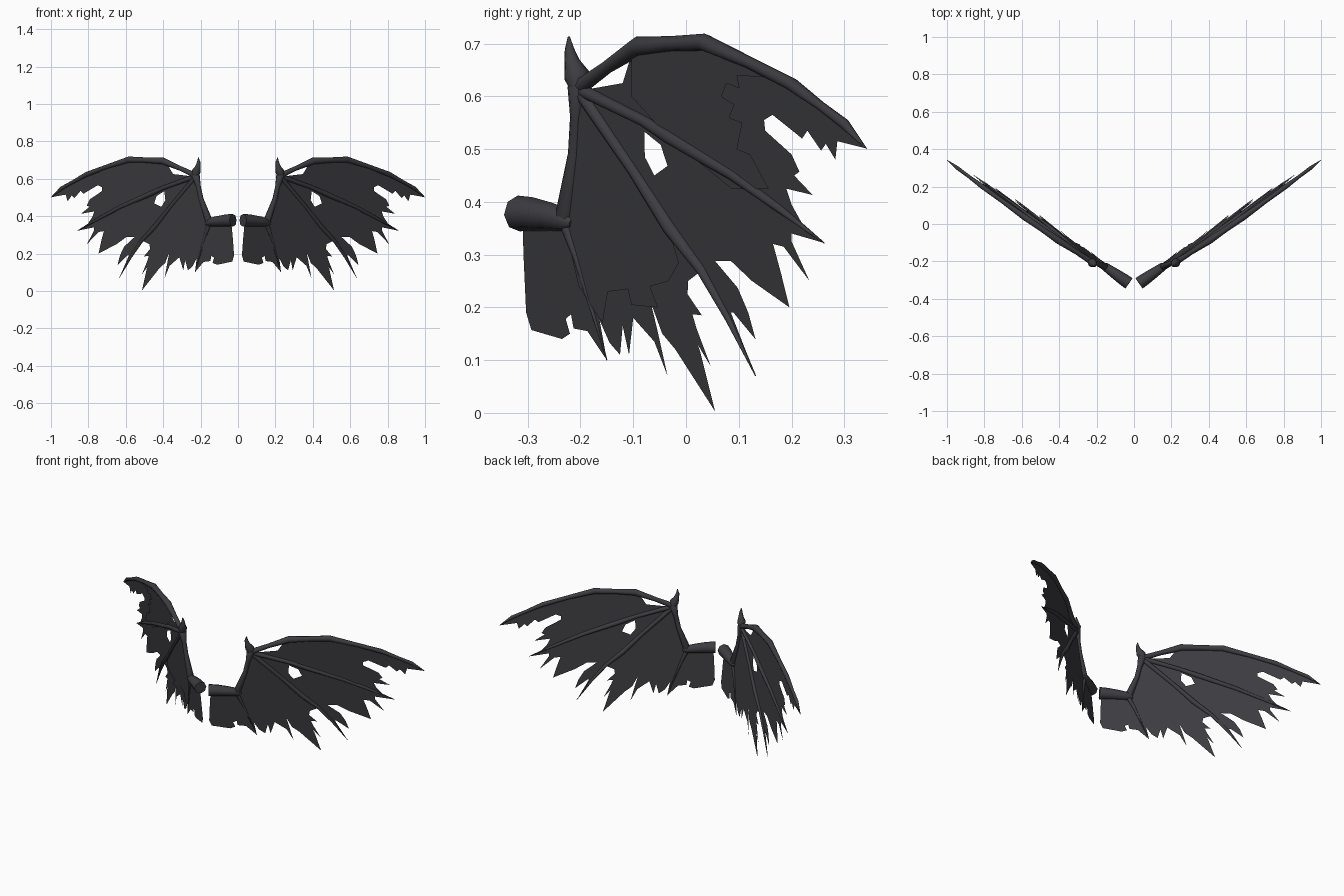
import bpy, bmesh
from mathutils import Vector

mat = bpy.data.materials.new("charcoal")
mat.diffuse_color = (0.047, 0.046, 0.053, 1)

# The wing lies in one swept, tilted plane; points are given as seen from the right (y, z)
NORMAL = Vector((0.69, -1, -0.097)).normalized()


def on_wing(y, z, off=0):
    return Vector(((y + 0.299 + 0.097 * z) / 0.69, y, z)) + NORMAL * off


def finish(name, bm, smooth):
    me = bpy.data.meshes.new(name)
    bm.to_mesh(me)
    bm.free()
    ob = bpy.data.objects.new(name, me)
    bpy.context.collection.objects.link(ob)
    me.materials.append(mat)
    ob.modifiers.new("other_wing", 'MIRROR').use_mirror_merge = False
    if smooth:
        bpy.context.view_layer.objects.active = ob
        ob.select_set(True)
        bpy.ops.object.shade_smooth_by_angle(angle=0.9)
        ob.select_set(False)


def sheet(name, outline, hole=None, off=0):
    """Flat tattered membrane, optionally with a torn hole."""
    bm = bmesh.new()
    edges = []
    for loop in (outline, hole or []):
        vs = [bm.verts.new(on_wing(y, z, off)) for y, z in loop]
        edges += [bm.edges.new((vs[i - 1], vs[i])) for i in range(len(vs))]
    bmesh.ops.triangle_fill(bm, edges=edges, use_beauty=True, normal=NORMAL)
    finish(name, bm, False)


def bone(name, path, sides=8):
    """Tapered tube through (y, z, radius) points."""
    bm = bmesh.new()
    pts = [on_wing(y, z) for y, z, r in path]
    rings = []
    for i, p in enumerate(pts):
        t = (pts[min(i + 1, len(pts) - 1)] - pts[max(i - 1, 0)]).normalized()
        m = bmesh.ops.create_circle(bm, segments=sides, radius=path[i][2])["verts"]
        u = t.cross(NORMAL)
        for v in m:
            v.co = p + u * v.co.x + NORMAL * v.co.y
        rings.append(m)
    for a, b in zip(rings, rings[1:]):
        for k in range(sides):
            j = (k + 1) % sides
            bm.faces.new((a[k], a[j], b[j], b[k]))
    bm.faces.new(rings[0])
    bm.faces.new(rings[-1])
    bmesh.ops.recalc_face_normals(bm, faces=bm.faces)
    finish(name, bm, True)


# Bones
bone("shoulder_bone", [(-.317, .378, .034), (-.29, .377, .032), (-.255, .372, .027),
                       (-.226, .366, .022), (-.215, .36, .008)])
bone("forearm_bone", [(-.228, .35, .012), (-.228, .375, .02), (-.211, .49, .013),
                      (-.207, .56, .013), (-.203, .615, .022), (-.2, .63, .012)])
bone("thumb_claw", [(-.2, .605, .015), (-.207, .64, .025), (-.216, .665, .015),
                    (-.221, .69, .009), (-.222, .713, .002)])
bone("leading_finger", [(-.205, .615, .016), (-.15, .655, .013), (-.09, .695, .019),
                        (-.03, .699, .015), (.035, .702, .017), (.12, .664, .012),
                        (.2, .623, .013), (.255, .582, .009), (.3, .548, .01), (.342, .501, .001)])
bone("middle_finger", [(-.205, .615, .013), (-.08, .553, .011), (-.03, .522, .014),
                       (.09, .45, .011), (.18, .385, .008), (.262, .322, .001)])
bone("lower_finger", [(-.205, .615, .013), (-.1, .46, .011), (-.03, .35, .014),
                      (.03, .27, .01), (.08, .18, .007), (.132, .07, .001)])
bone("elbow_spur", [(-.23, .365, .013), (-.205, .29, .008), (-.15, .1, .001)])

# Membranes
root = [(-.31, .37), (-.308, .3), (-.303, .19), (-.293, .157), (-.235, .14), (-.22, .15),
        (-.228, .178), (-.218, .187), (-.213, .16), (-.187, .155), (-.15, .1),
        (-.17, .21), (-.228, .37)]
sheet("root_membrane", root)

inner = [(-.205, .615), (-.213, .49), (-.23, .365), (-.17, .19), (-.145, .133), (-.125, .11),
         (-.12, .165), (-.108, .11), (-.1, .18), (-.06, .135), (-.035, .07), (-.055, .16),
         (-.067, .21), (-.045, .15), (-.02, .12), (.055, .003), (.027, .115), (.022, .13),
         (.047, .088), (.02, .16), (.012, .187), (.03, .185), (.003, .225), (.004, .25),
         (.03, .27), (-.03, .35)]
sheet("inner_membrane", inner)
inner_layer = [(-.205, .61), (-.228, .36), (-.2, .24), (-.155, .17), (-.145, .23), (-.107, .235),
               (-.1, .205), (-.05, .2), (-.065, .24), (-.03, .25), (-.01, .285), (-.03, .35)]
sheet("inner_membrane_layer", inner_layer, off=.004)

middle = [(-.205, .615), (-.03, .35), (.03, .27), (.08, .18), (.132, .07), (.085, .19),
          (.09, .19), (.132, .139), (.118, .19), (.098, .237), (.055, .288), (.085, .288),
          (.125, .25), (.196, .2), (.18, .265), (.165, .32), (.185, .315), (.234, .25),
          (.2, .325), (.2, .34), (.262, .322), (.18, .385), (.09, .45), (-.03, .522)]
tear = [(-.079, .533), (-.048, .508), (-.035, .468), (-.06, .45), (-.078, .485)]
sheet("middle_membrane", middle, tear)

outer = [(-.205, .61), (-.12, .625), (-.1, .69), (-.03, .699), (.035, .702), (.12, .664),
         (.2, .623), (.3, .548), (.342, .501), (.287, .515), (.283, .48), (.265, .51),
         (.256, .497), (.23, .535), (.22, .52), (.164, .565), (.148, .555), (.15, .535),
         (.2, .49), (.215, .457), (.205, .45), (.24, .413), (.19, .425), (.2, .395),
         (.225, .35), (.262, .322), (.18, .385), (.09, .45), (-.03, .522)]
sheet("outer_membrane", outer)
outer_layer = [(-.03, .522), (-.1, .6), (-.1, .69), (-.03, .699), (.035, .7), (.12, .664),
               (.17, .635), (.1, .64), (.105, .615), (.08, .625), (.07, .6), (.095, .585),
               (.085, .56), (.11, .55), (.1, .5), (.125, .49), (.16, .425), (.09, .425)]
sheet("outer_membrane_layer", outer_layer, off=.004)
